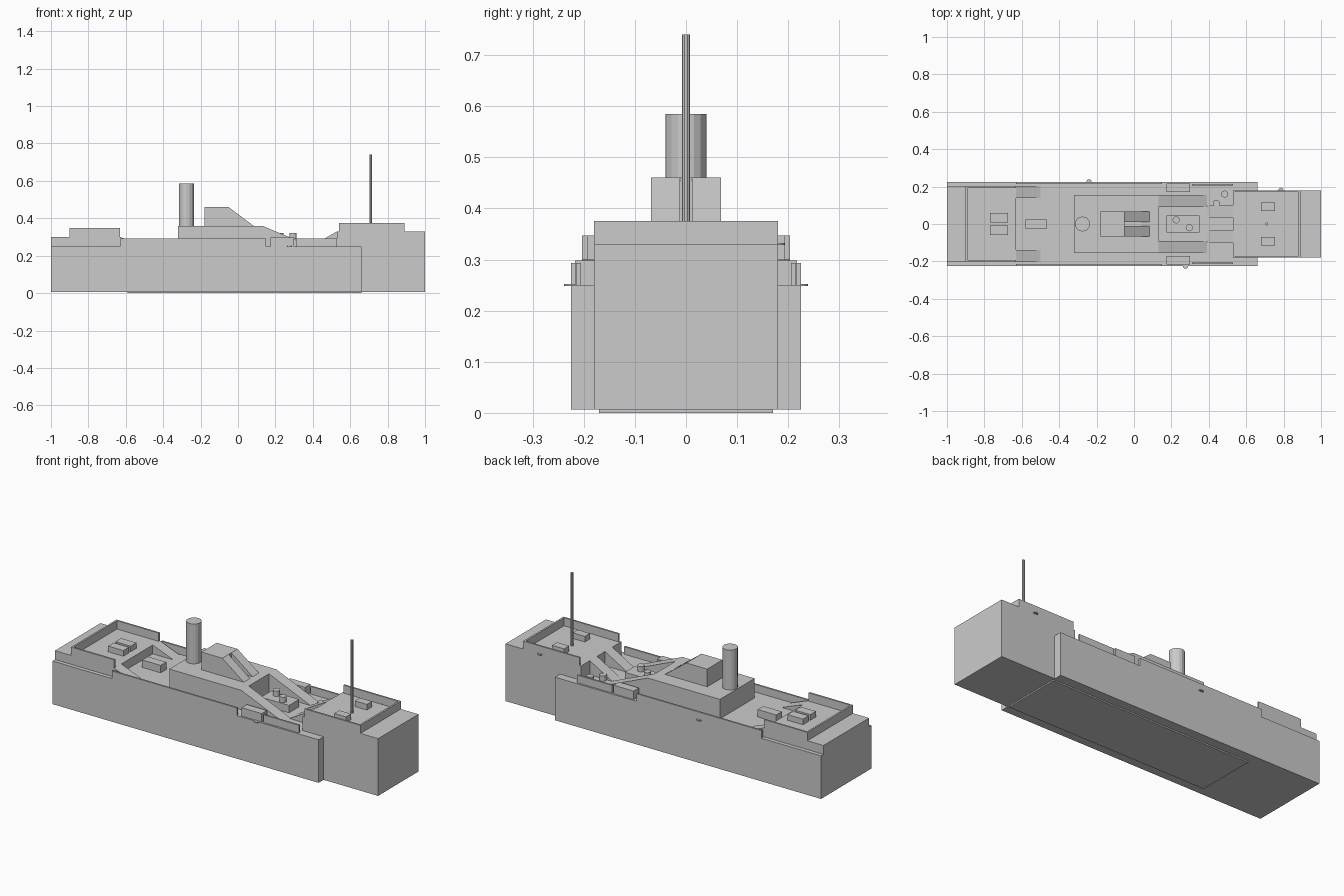
import bpy, bmesh, math

if "Cube" in bpy.data.objects:
    bpy.data.objects.remove(bpy.data.objects["Cube"])


def box(name, x0, x1, y0, y1, z0, z1):
    prism(name, [(x0, z0), (x1, z0), (x1, z1), (x0, z1)], y0, y1)


def prism(name, profile, y0, y1):
    """Extrude an x-z profile from y0 to y1."""
    bm = bmesh.new()
    face = bm.faces.new([bm.verts.new((x, y0, z)) for x, z in profile])
    ext = bmesh.ops.extrude_face_region(bm, geom=[face])["geom"]
    verts = [v for v in ext if isinstance(v, bmesh.types.BMVert)]
    bmesh.ops.translate(bm, verts=verts, vec=(0, y1 - y0, 0))
    bmesh.ops.recalc_face_normals(bm, faces=bm.faces)
    mesh = bpy.data.meshes.new(name)
    bm.to_mesh(mesh)
    bm.free()
    bpy.context.collection.objects.link(bpy.data.objects.new(name, mesh))


def post(name, x, y, r, z0, z1, sides=12):
    bpy.ops.mesh.primitive_cylinder_add(vertices=sides, radius=r, depth=z1 - z0,
                                        location=(x, y, (z0 + z1) / 2))
    bpy.context.object.name = name


def pair(name, profile, y0, y1):
    """The same prism on both sides of the ship."""
    prism(name + "_port", profile, y0, y1)
    prism(name + "_starboard", profile, -y1, -y0)


def rect(x0, x1, z0, z1):
    return [(x0, z0), (x1, z0), (x1, z1), (x0, z1)]


DECK, AFT, FORE = 0.25, 0.30, 0.33

# Hull and keel plate
box("main_hull", -1, 0.66, -0.225, 0.225, 0.007, DECK)
box("bow_hull", 0.53, 1, -0.18, 0.18, 0.007, FORE)
prism("keel_plate", rect(-0.59, 0.66, 0, 0.007), -0.17, 0.17)

# Stern deck with rim and ramps
box("stern_deck", -1, -0.63, -0.203, 0.203, DECK, AFT)
pair("stern_rim", rect(-0.9, -0.63, AFT, 0.347), 0.193, 0.203)
box("stern_rim_back", -0.9, -0.89, -0.203, 0.203, AFT, 0.347)
pair("stern_ramp", [(-0.63, DECK), (-0.5, DECK), (-0.63, AFT)], 0.14, 0.203)

# Midship bulwarks and side lockers
pair("mid_bulwark", rect(-0.63, 0.15, DECK, 0.293), 0.215, 0.225)
pair("fore_bulwark", rect(0.31, 0.53, DECK, 0.293), 0.205, 0.215)
pair("side_locker", rect(0.175, 0.30, DECK, 0.298), 0.17, 0.217)

# Bow rim and ramps
pair("bow_rim", rect(0.54, 0.89, FORE, 0.375), 0.17, 0.18)
box("bow_rim_front", 0.88, 0.89, -0.18, 0.18, FORE, 0.375)
pair("bow_ramp", [(0.39, DECK), (0.53, DECK), (0.53, FORE)], 0.035, 0.10)

# Superstructure with sloping wings
box("superstructure", -0.32, 0.13, -0.155, 0.155, DECK, 0.36)
pair("sloping_wing", [(0.13, DECK), (0.39, DECK), (0.13, 0.36)], 0.09, 0.155)

# Bridge with split front slope
box("bridge", -0.18, -0.05, -0.068, 0.068, 0.36, 0.46)
pair("bridge_slope", [(-0.05, 0.36), (0.083, 0.36), (-0.05, 0.46)], 0.012, 0.068)

# Funnel and mast
post("funnel", -0.275, 0, 0.04, 0.36, 0.585, 16)
post("mast", 0.71, 0, 0.008, FORE, 0.74, 10)

# Deck fittings
box("winch_base", 0.175, 0.35, -0.045, 0.045, DECK, 0.292)
for x, y, z0 in ((0.225, 0.022, 0.292), (0.295, -0.02, 0.292),
                 (0.44, 0.11, DECK), (0.485, 0.16, DECK)):
    post("bollard", x, y, 0.019, z0, z0 + 0.03)
box("aft_hatch", -0.58, -0.465, -0.025, 0.025, DECK, 0.292)
pair("stern_crate", rect(-0.77, -0.675, AFT, 0.332), 0.008, 0.058)
pair("bow_crate", rect(0.68, 0.755, FORE, 0.362), 0.07, 0.115)

# Small side discs
for x, y, z in ((-0.24, 0.225, 0.25), (0.275, -0.225, 0.25), (0.785, 0.18, 0.33)):
    post("side_disc", x, y, 0.014, z - 0.002, z + 0.002)
